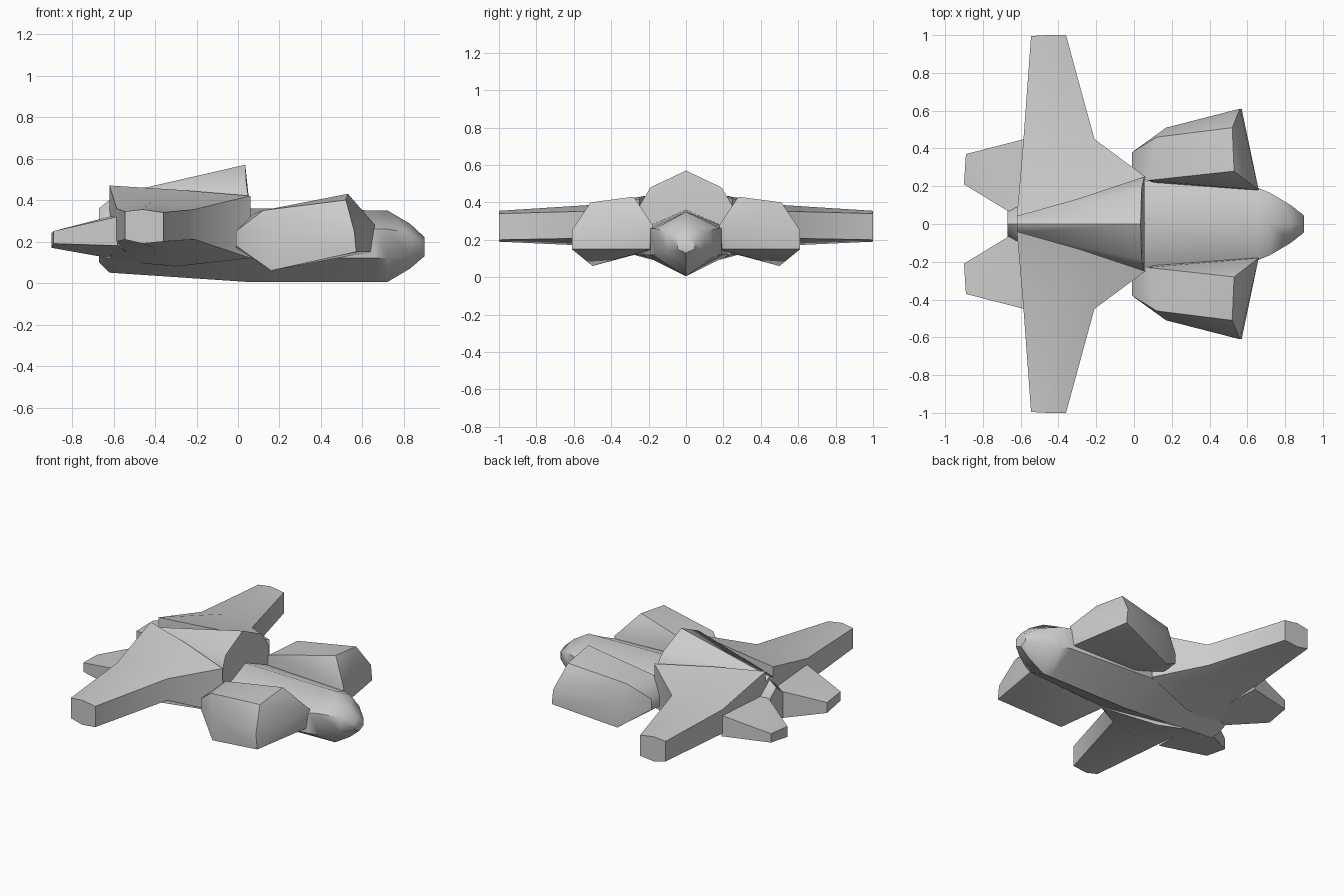
import bpy, bmesh
from math import radians


def finish(name, bm, angle=50):
    bmesh.ops.recalc_face_normals(bm, faces=bm.faces)
    me = bpy.data.meshes.new(name)
    bm.to_mesh(me)
    bm.free()
    ob = bpy.data.objects.new(name, me)
    bpy.context.collection.objects.link(ob)
    bpy.ops.object.select_all(action='DESELECT')
    ob.select_set(True)
    bpy.context.view_layer.objects.active = ob
    bpy.ops.object.shade_smooth_by_angle(angle=radians(angle))
    return ob


def loft(name, sections, angle=50):
    """Skin a list of closed sections with equal point counts."""
    bm = bmesh.new()
    rings = [[bm.verts.new(p) for p in s] for s in sections]
    n = len(rings[0])
    for a, b in zip(rings, rings[1:]):
        for i in range(n):
            j = (i + 1) % n
            bm.faces.new((a[i], a[j], b[j], b[i]))
    bm.faces.new(rings[0])
    bm.faces.new(rings[-1])
    return finish(name, bm, angle)


def hull(name, points, angle=45):
    bm = bmesh.new()
    for p in points:
        bm.verts.new(p)
    res = bmesh.ops.convex_hull(bm, input=bm.verts)
    junk = {v for v in res["geom_interior"] if isinstance(v, bmesh.types.BMVert)}
    bmesh.ops.delete(bm, geom=list(junk), context='VERTS')
    return finish(name, bm, angle)


def flip(points, s):
    return [(x, y * s, z) for x, y, z in points]


# Fuselage: keeled six-sided body; x, half width, keel, low, high, top
stations = [(-0.67, 0.07, 0.10, 0.13, 0.30, 0.36),
            (-0.62, 0.09, 0.05, 0.12, 0.32, 0.40),
            (0.05, 0.23, 0.005, 0.12, 0.26, 0.36),
            (0.66, 0.19, 0.005, 0.12, 0.26, 0.35),
            (0.72, 0.165, 0.005, 0.12, 0.26, 0.35),
            (0.83, 0.10, 0.07, 0.14, 0.24, 0.285),
            (0.90, 0.045, 0.13, 0.15, 0.20, 0.22)]
loft("fuselage", [[(x, 0, k), (x, w, l), (x, w, h), (x, 0, t), (x, -w, h), (x, -w, l)]
                  for x, w, k, l, h, t in stations])

# Wedge-shaped cabin that tapers to the tail
hull("cabin", [(0.035, 0, 0.57), (0.05, 0, 0.25), (-0.62, 0, 0.42)]
     + [(x, s * y, z) for s in (1, -1) for x, y, z in
        ((0.04, 0.19, 0.48), (0.055, 0.25, 0.38), (0.055, 0.23, 0.22),
         (-0.62, 0.045, 0.40), (-0.62, 0.05, 0.20))], 35)

# Outline points for the front pods and rear fins, mirrored below
pod = [(-0.01, 0.27, 0.25), (-0.01, 0.27, 0.17), (-0.01, 0.38, 0.25), (-0.01, 0.38, 0.18),
       (0.07, 0.23, 0.33), (0.12, 0.46, 0.35), (0.17, 0.51, 0.24), (0.16, 0.50, 0.06),
       (0.18, 0.20, 0.14), (0.53, 0.28, 0.43), (0.52, 0.51, 0.40), (0.56, 0.61, 0.25),
       (0.57, 0.61, 0.15), (0.66, 0.18, 0.28), (0.64, 0.18, 0.15)]
fin = [(-0.89, 0.37, 0.25), (-0.89, 0.37, 0.19), (-0.90, 0.21, 0.24), (-0.90, 0.21, 0.17),
       (-0.62, 0.04, 0.32), (-0.62, 0.04, 0.12), (-0.58, 0.45, 0.32), (-0.58, 0.45, 0.18),
       (-0.50, 0.10, 0.32), (-0.50, 0.10, 0.12)]

# Wing sections from root to tip
wing = [[(-0.62, 0.04, 0.11), (-0.62, 0.04, 0.47), (-0.30, 0.13, 0.45),
         (0.06, 0.25, 0.42), (0.06, 0.24, 0.12), (-0.30, 0.13, 0.08)],
        [(-0.585, 0.45, 0.20), (-0.585, 0.45, 0.36), (-0.42, 0.45, 0.39),
         (-0.21, 0.45, 0.355), (-0.21, 0.45, 0.21), (-0.40, 0.45, 0.165)],
        [(-0.545, 0.995, 0.21), (-0.545, 0.995, 0.345), (-0.46, 1.0, 0.355),
         (-0.36, 1.0, 0.34), (-0.36, 1.0, 0.20), (-0.46, 1.0, 0.19)]]

for side, s in (("left", 1), ("right", -1)):
    hull(side + "_front_pod", flip(pod, s))
    hull(side + "_rear_fin", flip(fin, s))
    loft(side + "_wing", [flip(sec, s) for sec in wing], 60)
